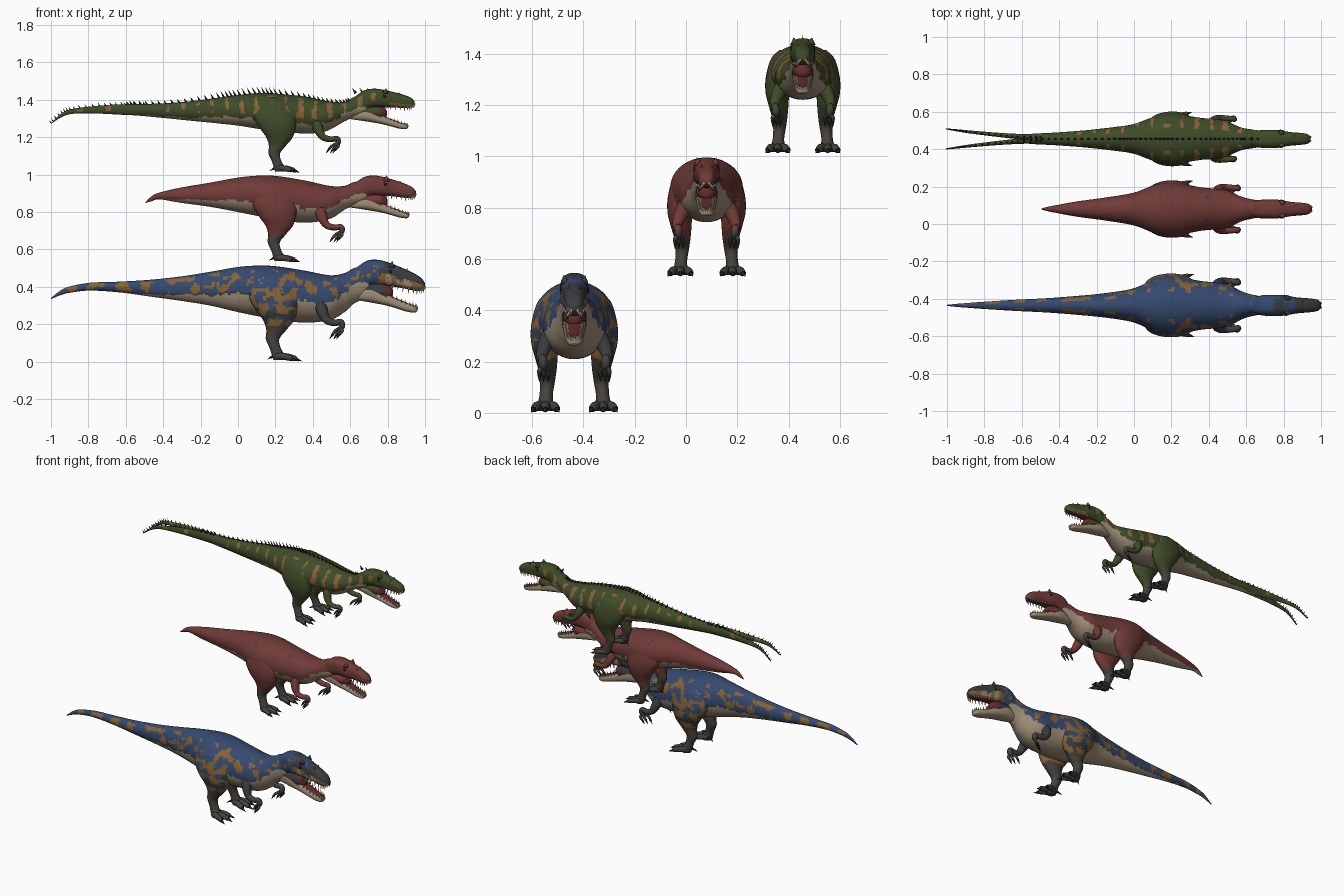
import bpy, bmesh, math
from mathutils import Vector, noise

if "Cube" in bpy.data.objects:
    bpy.data.objects.remove(bpy.data.objects["Cube"])

PALETTE = {
    "blue": (.036, .068, .160), "orange": (.24, .122, .036), "cream": (.36, .28, .19),
    "green": (.050, .071, .022), "red": (.160, .043, .038), "grey_hide": (.060, .053, .045),
    "mouth": (.125, .026, .024), "ivory": (.58, .51, .39), "black": (.018, .016, .014),
    "slate": (.042, .046, .052)}
MATS = {}
for key, col in PALETTE.items():
    MATS[key] = bpy.data.materials.new(key)
    MATS[key].diffuse_color = (*col, 1)


def finish(name, bm, names):
    """Turn a bmesh into a smooth object with the named materials."""
    bmesh.ops.recalc_face_normals(bm, faces=bm.faces)
    me = bpy.data.meshes.new(name)
    bm.to_mesh(me)
    bm.free()
    for n in names:
        me.materials.append(MATS[n])
    me.shade_smooth()
    ob = bpy.data.objects.new(name, me)
    bpy.context.collection.objects.link(ob)
    return ob


def smooth(st, k=6):
    """Catmull-Rom interpolation of a list of number tuples."""
    out = []
    for i in range(len(st) - 1):
        p0, p1, p2, p3 = st[max(i - 1, 0)], st[i], st[i + 1], st[min(i + 2, len(st) - 1)]
        for j in range(k):
            t = j / k
            out.append(tuple(.5 * (2 * b + (c - a) * t + (2 * a - 5 * b + 4 * c - d) * t * t
                                   + (3 * b - a - 3 * c + d) * t ** 3)
                             for a, b, c, d in zip(p0, p1, p2, p3)))
    return out + [tuple(st[-1])]


def loft(name, rings, rule, n=28, p=1.0):
    """Skin rings (centre, half axis a, half axis b); rule picks a colour per face."""
    bm = bmesh.new()
    power = lambda v: math.copysign(abs(v) ** p, v)
    ang = [2 * math.pi * i / n for i in range(n)]
    vs = [[bm.verts.new(c + a * power(math.cos(t)) + b * power(math.sin(t))) for t in ang]
          for c, a, b in rings]
    names = []

    def paint(f, t):
        key = rule(f.calc_center_median(), t) if callable(rule) else rule
        if key not in names:
            names.append(key)
        f.material_index = names.index(key)

    for r0, r1 in zip(vs, vs[1:]):
        for i in range(n):
            j = (i + 1) % n
            paint(bm.faces.new((r0[i], r0[j], r1[j], r1[i])),
                  .5 + .5 * power(math.sin(ang[i] + math.pi / n)))
    paint(bm.faces.new(vs[0]), .5)
    paint(bm.faces.new(vs[-1]), .5)
    return finish(name, bm, names)


def long_rings(st, y=0, k=6):
    """Upright rings along x from (x, top, bottom, half width[, y offset])."""
    return [(Vector((s[0], y + (s[4] if len(s) > 4 else 0), (s[1] + s[2]) / 2)),
             Vector((0, max(s[3], .002), 0)), Vector((0, 0, max((s[1] - s[2]) / 2, .002))))
            for s in smooth(st, k)]


def tube(name, st, rule, n=10, k=4):
    """Round tube through (x, y, z, radius)."""
    pts = smooth(st, k)
    rings = []
    for i, q in enumerate(pts):
        d = Vector(pts[min(i + 1, len(pts) - 1)][:3]) - Vector(pts[max(i - 1, 0)][:3])
        a = d.cross(Vector((0, 1, 0))).normalized()
        rings.append((Vector(q[:3]), a * q[3], d.cross(a).normalized() * q[3]))
    return loft(name, rings, rule, n)


def spikes(name, items, mat, n=6):
    """Many cones in one object, each (base, tip, radius)."""
    bm = bmesh.new()
    for base, tip, r in items:
        base, tip = Vector(base), Vector(tip)
        d = (tip - base).normalized()
        a = d.orthogonal().normalized()
        b = d.cross(a)
        ring = [bm.verts.new(base + a * r * math.cos(i * math.tau / n) + b * r * math.sin(i * math.tau / n))
                for i in range(n)]
        top = bm.verts.new(tip)
        bm.faces.new(ring)
        for i in range(n):
            bm.faces.new((ring[i], ring[(i + 1) % n], top))
    return finish(name, bm, [mat])


# Shared head and leg stations, at the size of the blue animal
UPPER = [(.60, .475, .42, .030), (.68, .535, .40, .053), (.74, .545, .41, .056), (.80, .532, .405, .055),
         (.87, .505, .395, .043), (.94, .473, .38, .037), (.98, .447, .38, .030), (1.0, .42, .395, .014)]
LOWER = [(.60, .37, .335, .025), (.70, .42, .318, .047), (.78, .375, .303, .045), (.84, .342, .287, .040),
         (.90, .316, .268, .034), (.945, .300, .262, .026), (.96, .290, .272, .010)]
LEG = [(.17, .085, .47, .03, .02), (.18, .100, .43, .10, .044), (.19, .111, .35, .13, .056),
       (.205, .115, .28, .112, .054), (.217, .110, .22, .082, .045), (.205, .105, .17, .054, .036),
       (.185, .105, .12, .036, .029), (.20, .110, .07, .030, .026), (.22, .113, .025, .036, .032),
       (.222, .113, .008, .032, .030)]


def dinosaur(kind, y0, z0, s, body, head, belly, sock, branches=()):
    hx, hz, crown, tilt = head

    def mottle(c, f=1):
        q = Vector((c.x * 15, abs(c.y - y0) * 12, (c.z - z0) * 15)) * f
        return noise.noise(q) + .45 * noise.noise(q * 2.7)

    def spots(c, t):
        if kind == "blue":
            band = .24 * math.sin(c.x * 48) + .04 if c.x < -.1 else 0
            return t < .93 and mottle(c, 1.25) + band > .22
        if kind == "green":
            return .38 < t < .94 and mottle(c) * .7 + .6 * math.sin(c.x * 80) > (.42 if c.x > 0 else .60)
        return False

    def hide(c, t):
        edge = belly * (1 if c.x > 0 else max(0, 1 + c.x * 1.4)) + (.12 if c.x > .55 else 0)
        edge += .09 * mottle(c, 1.6)
        if t < edge:
            return "cream"
        if kind == "red":
            return "slate" if t > .6 and mottle(c, 1.2) > .68 else kind
        if t < edge + .05 and c.x < .3:
            return "slate" if kind == "blue" else kind
        return "orange" if spots(c, t) else kind

    # Body, tail and neck
    rings = long_rings(body, y0, 18)
    loft(kind + "_body", rings, hide, 64)
    tails = []
    for sy in branches:
        tails.append(long_rings([(x, t, b, w, sy * y) for x, t, b, w, y in (
            (-1.0, 1.276, 1.271, .003, .053), (-.94, 1.330, 1.309, .006, .045), (-.875, 1.353, 1.326, .008, .037),
            (-.74, 1.369, 1.326, .011, .023), (-.62, 1.376, 1.32, .014, .013), (-.5, 1.375, 1.315, .016, .008))],
            y0, 8))
        loft(kind + "_tail_branch", tails[-1], hide, 16)

    # Row of back spines
    if kind == "green":
        row = []
        for line in [rings[8::4], *[r[::2] for r in tails]]:
            for c, a, b in line:
                h = .016 + .020 * math.exp(-((c.x - .08) / .3) ** 2)
                if c.x < .6:
                    row.append((c + b * .95, c + b + Vector((-h * .6, 0, h)), .007 if c.x > -.6 else .004))
        row += [((x, y0, 1.435), (x - .02, y0, 1.463), .009) for x in (.63, .67, .71, .75)]
        spikes("green_back_spines", row, "black")

    # Head: skull, lower jaw, mouth lining, tongue
    X = lambda x: .57 + (x - .57) * hx
    Z = lambda x, z, up=0: crown + (z - .545) * hz + up * tilt * (x - .7)
    place = lambda st, up: [(X(x), Z(x, t, up), Z(x, b, up), w * s) for x, t, b, w in st]
    cheek = "slate" if kind == "blue" else kind

    def skull(c, t):
        if t < .05 and c.x > X(.74):
            return "mouth"
        if kind == "blue" and c.x > X(.75):
            if t < .42 + .25 * mottle(c):
                return "orange" if mottle(c, 1.7) > -.1 else "cream"
            return "slate" if mottle(c, 1.3) > -.12 or c.x > X(.86) else "blue"
        if kind == "green" and t < .3 and c.x > X(.84):
            return "orange"
        return "orange" if spots(c, t) and t < .8 and c.x < X(.8) else kind

    loft(kind + "_skull", long_rings(place(UPPER, 1), y0, 10), skull, 40, .75)
    loft(kind + "_lower_jaw", long_rings(place(LOWER, 0), y0, 8),
         lambda c, t: "mouth" if t > .93 and c.x > X(.77) else
         ("cream" if t < .65 or c.x > X(.80) else cheek), 32, .75)
    loft(kind + "_mouth_lining", long_rings(place(
        [(.68, .43, .34, .042), (.76, .425, .33, .046), (.81, .41, .33, .036), (.83, .38, .35, .02)], .6), y0),
        lambda c, t: cheek if c.x < X(.785) else "mouth", 16)
    loft(kind + "_tongue", long_rings(place(
        [(.74, .37, .34, .02), (.82, .347, .32, .022), (.89, .322, .295, .018), (.91, .311, .30, .006)], 0), y0), "mouth", 12)

    # Teeth, eyes and brow horns
    teeth, brows = [], []
    for side in (-1, 1):
        for st, up, sign, reach in ((UPPER, 1, -1, .022), (LOWER, 0, 1, .017)):
            for x, t, b, w in [q for q in smooth(st, 5) if q[0] > .82][::2]:
                edge = b + .010 if up else t - .008
                y = y0 + side * w * s * .82
                teeth.append(((X(x), y, Z(x, edge, up)), (X(x - .004), y, Z(x, edge + sign * (reach + .008), up)), .005))
        brows.append(((X(.82), y0 + side * .036 * s, Z(.82, .505, 1)),
                      (X(.825), y0 + side * .042 * s, Z(.83, .538, 1)), .020))
        brows.append(((X(.90), y0 + side * .020 * s, Z(.9, .475, 1)),
                      (X(.905), y0 + side * .022 * s, Z(.9, .500, 1)), .011))
        e = [(X(.815), y0 + side * s * w, Z(.815, .482, 1), r) for w, r in
             ((.044, .010), (.052, .009), (.056, .003))]
        loft(kind + "_eye", [(Vector(q[:3]), Vector((q[3], 0, 0)), Vector((0, 0, q[3]))) for q in e], "black", 12)
    spikes(kind + "_teeth", teeth, "ivory", 5)
    spikes(kind + "_brow_horns", brows, cheek)

    # Legs, feet and arms on both sides
    claws = []
    for side in (-1, 1):
        P = lambda x, y, z: (.25 + (x - .25) * s, y0 + side * y * s, z0 + z * s)
        A = lambda x, y, z: (x - (.02 if kind == "green" else 0), y0 + side * y * s, z0 + z * s)

        def leg_hide(c, t):
            if c.z < z0 + sock * s + .035 * mottle(c, 1.5):
                return "grey_hide"
            if kind == "blue":
                if mottle(c, 1.25) + (.30 if c.x > .14 and c.z < .42 else 0) > .22:
                    return "orange"
                return "slate" if c.z < .30 + .05 * mottle(c) else "blue"
            return kind

        loft(kind + "_leg", [(Vector(P(*q[:3])), Vector((q[3] * s, 0, 0)), Vector((0, q[4] * s, 0)))
                             for q in smooth(LEG, 10)], leg_hide, 40)
        for dy, dx in ((-.044, .075), (0, .095), (.044, .075)):
            tip = (.215 + dx, .113 + dy, .016)
            tube(kind + "_toe", [(*P(.205, .113 + dy * .3, .03), .02 * s),
                                 (*P(.215 + dx * .5, .113 + dy * .75, .026), .018 * s),
                                 (*P(*tip), .014 * s)], "grey_hide")
            claws.append((P(tip[0] - .006, tip[1], .016), P(tip[0] + .034, tip[1] + dy * .25, .002), .012 * s))
        claws.append((P(.20, .10, .035), P(.155, .085, .012), .012 * s))

        tube(kind + "_arm", [(*A(.44, .090, .31), .034 * s), (*A(.452, .114, .265), .030 * s),
                             (*A(.475, .128, .222), .021 * s), (*A(.515, .128, .208), .018 * s),
                             (*A(.550, .124, .212), .016 * s), (*A(.556, .122, .190), .017 * s),
                             (*A(.545, .120, .172), .012 * s)],
             lambda c, t: cheek if c.z > z0 + (.235 if kind == "blue" else .205) * s else "grey_hide", 14, 6)
        for dx, dy in ((-.022, -.018), (.0, .0), (.014, .016)):
            end = (.528 + dx, .120 + dy, .146)
            tube(kind + "_finger", [(*A(.548, .121, .182), .010 * s), (*A(.543 + dx, .12 + dy, .165), .009 * s),
                                    (*A(*end), .007 * s)], "grey_hide", 8)
            claws.append((A(*end), A(end[0] - .018, end[1], .118), .008 * s))
    spikes(kind + "_claws", claws, "black", 8)


# Blue animal: body stations are (x, top, bottom, half width)
dinosaur("blue", -.435, 0, 1.0, [
    (-1.0, .340, .334, .003), (-.95, .380, .355, .008), (-.9, .402, .368, .012), (-.79, .422, .380, .020),
    (-.63, .428, .370, .030), (-.47, .438, .348, .038), (-.31, .455, .326, .050), (-.15, .480, .300, .066),
    (0, .506, .265, .092), (.12, .514, .240, .145), (.22, .508, .222, .155), (.36, .486, .209, .130),
    (.49, .462, .222, .116), (.57, .474, .265, .078), (.62, .500, .310, .060), (.70, .520, .350, .045)],
    (1.0, 1.0, .545, 0), .40, .20)

# Red animal, with the short tail
dinosaur("red", .08, .53, .9, [
    (-.495, .853, .848, .003), (-.46, .886, .858, .012), (-.42, .904, .868, .020), (-.31, .930, .850, .040),
    (-.15, .957, .828, .062), (0, .984, .800, .088), (.12, .995, .776, .132), (.22, .991, .758, .140),
    (.36, .968, .743, .116), (.49, .940, .763, .102), (.57, .940, .812, .068), (.62, .960, .832, .054),
    (.69, .975, .85, .042)],
    (.885, .8, .993, .06), .34, .16)

# Green animal, with the forked tail and spines
dinosaur("green", .455, 1.01, .86, [
    (-.62, 1.372, 1.324, .012), (-.56, 1.378, 1.318, .026), (-.42, 1.380, 1.305, .034), (-.26, 1.392, 1.289, .046),
    (-.1, 1.412, 1.273, .064), (0, 1.425, 1.262, .080), (.12, 1.436, 1.243, .122), (.22, 1.432, 1.231, .132),
    (.36, 1.417, 1.220, .112), (.47, 1.394, 1.232, .102), (.57, 1.388, 1.285, .062), (.62, 1.415, 1.305, .052),
    (.69, 1.435, 1.32, .042)],
    (.87, .75, 1.455, .10), .28, .14, (-1, 1))

for m in bpy.data.materials:
    if m.users and not m.is_grease_pencil:
        m.use_nodes = True
        m.node_tree.nodes["Principled BSDF"].inputs["Base Color"].default_value = m.diffuse_color
